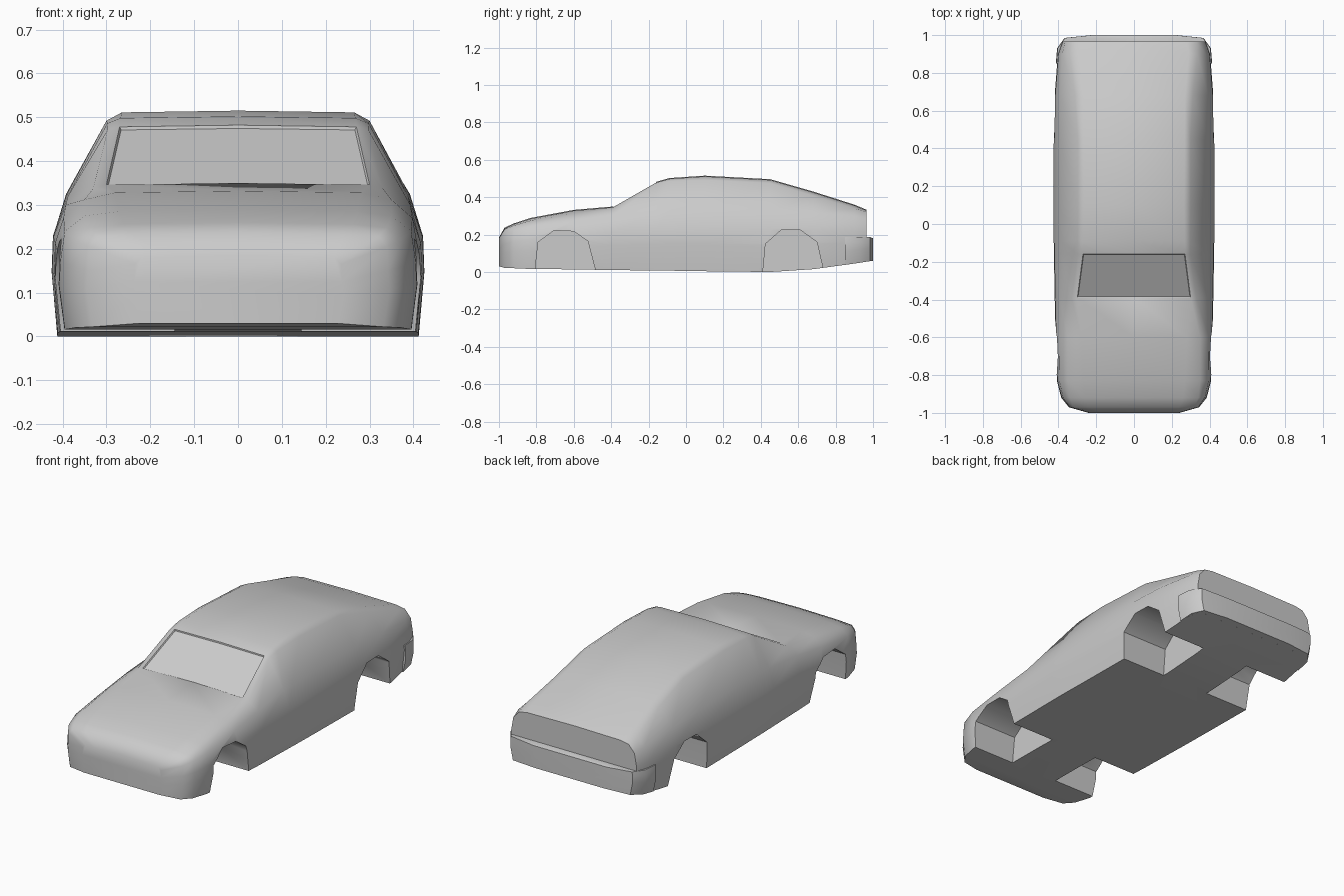
import bpy, bmesh, math

if "Cube" in bpy.data.objects:
    bpy.data.objects.remove(bpy.data.objects["Cube"])

# Stations: y, half width, floor z, shoulder x/z, upper edge x/z, flat x, top z
BODY = [
    (-1.00, .24, .030, .235, .165, .22, .180, .16, .185),
    (-.970, .345, .022, .340, .205, .32, .228, .24, .237),
    (-.920, .385, .020, .375, .222, .34, .248, .26, .260),
    (-.830, .408, .016, .395, .240, .35, .275, .27, .289),
    (-.600, .415, .014, .398, .270, .35, .312, .28, .332),
    (-.390, .420, .010, .393, .300, .33, .338, .30, .350),
    (-.160, .424, .008, .388, .320, .297, .472, .27, .482),
    (-.090, .425, .007, .388, .322, .298, .486, .268, .502),
    (.100, .425, .004, .390, .325, .300, .492, .265, .515),
    (.450, .425, .000, .392, .325, .300, .475, .268, .496),
    (.680, .420, .015, .392, .315, .312, .408, .27, .430),
    (.900, .403, .045, .380, .295, .335, .340, .29, .360),
    (.965, .380, .055, .365, .280, .330, .320, .28, .333),
]
# Bumper: y, half width, bottom z, top z
BUMPER = [(.85, .411, .038, .186), (.93, .404, .05, .186),
          (.985, .365, .058, .186), (1.0, .22, .060, .180)]
# Wheel arch outlines: y, z
ARCHES = {
    "front": [(-.81, -.05), (-.805, .03), (-.79, .16), (-.705, .222),
              (-.60, .217), (-.525, .165), (-.487, .02), (-.48, -.05)],
    "rear": [(.41, -.05), (.412, .01), (.425, .15), (.51, .225),
             (.61, .225), (.70, .16), (.732, .02), (.74, -.05)],
}


def finish(name, bm):
    bmesh.ops.recalc_face_normals(bm, faces=bm.faces)
    mesh = bpy.data.meshes.new(name)
    bm.to_mesh(mesh)
    bm.free()
    ob = bpy.data.objects.new(name, mesh)
    bpy.context.collection.objects.link(ob)
    return ob


def activate(ob):
    bpy.ops.object.select_all(action='DESELECT')
    ob.select_set(True)
    bpy.context.view_layer.objects.active = ob


def loft(rings):
    """Skin closed rings of equal length and cap both ends."""
    bm = bmesh.new()
    loops = [[bm.verts.new(p) for p in r] for r in rings]
    n = len(loops[0])
    rows = []
    for a, b in zip(loops, loops[1:]):
        rows.append([bm.faces.new((a[i], a[(i + 1) % n], b[(i + 1) % n], b[i]))
                     for i in range(n)])
    bm.faces.new(loops[0])
    bm.faces.new(loops[-1])
    return bm, rows


def mirrored(half, y):
    """Half outline from bottom centre to top centre, turned into a full ring."""
    full = half + [(-x, z) for x, z in half[-2:0:-1]]
    return [(x, y, z) for x, z in full]


def body_ring(y, w, zb, xs, zs, xe, ze, xf, zt):
    h = zs - zb
    return mirrored([(0, zb), (w - .013, zb), (w, zb + h * .45), (w - .003, zb + h * .7),
                     (xs, zs), (xe, ze), (xf, zt - .004), (0, zt)], y)


def bumper_ring(y, w, zb, zt):
    return mirrored([(0, zb), (w - .012, zb), (w + .003, zb + .07),
                     (w + .003, zt - .025), (w, zt), (0, zt)], y)


# Car body with a slightly recessed windscreen
bm, rows = loft([body_ring(*s) for s in BODY])
bm.normal_update()
bmesh.ops.recalc_face_normals(bm, faces=bm.faces)
bmesh.ops.inset_region(bm, faces=rows[5][6:8], thickness=.005, depth=-.006)
body = finish("car_body", bm)

# Wheel wells cut from both sides
for name, outline in ARCHES.items():
    for side in (-1, 1):
        well, _ = loft([[(side * x, y, z) for y, z in outline] for x in (.145, .6)])
        cutter = finish(name + "_wheel_well_cutter", well)
        cutter.hide_render = True
        mod = body.modifiers.new("wheel_well", 'BOOLEAN')
        mod.operation, mod.solver, mod.object = 'DIFFERENCE', 'EXACT', cutter
        activate(body)
        bpy.ops.object.modifier_apply(modifier=mod.name)
        bpy.data.objects.remove(cutter)

# Rear bumper, stepped out below the boot lid
bumper = finish("rear_bumper", loft([bumper_ring(*s) for s in BUMPER])[0])

for ob in (body, bumper):
    activate(ob)
    bpy.ops.object.shade_smooth_by_angle(angle=math.radians(42))
